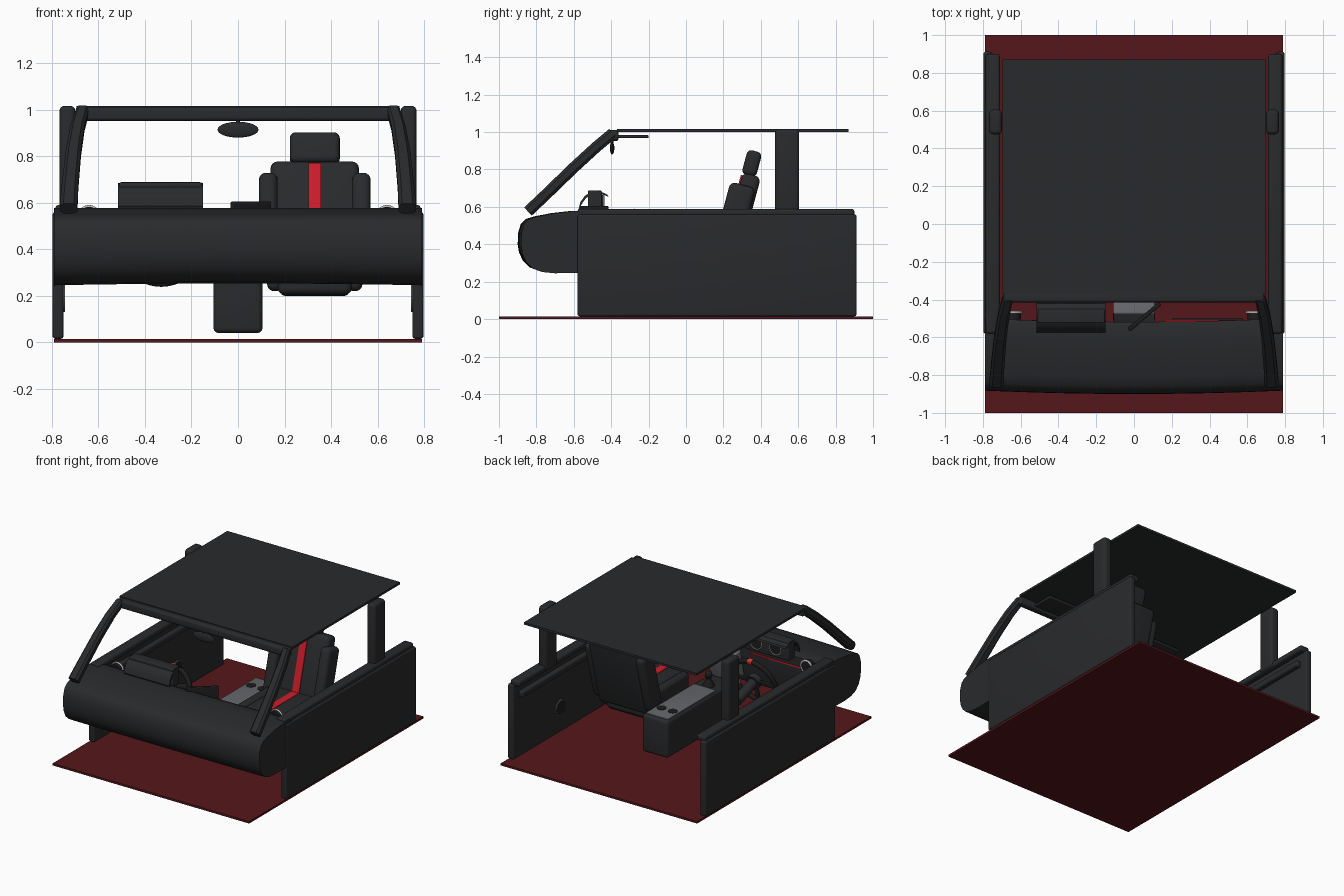
import bpy, bmesh, math
from mathutils import Vector, Matrix

if "Cube" in bpy.data.objects:
    bpy.data.objects.remove(bpy.data.objects["Cube"])


def mat(name, c):
    m = bpy.data.materials.new(name)
    m.diffuse_color = (*c, 1)
    m.use_nodes = True
    m.node_tree.nodes["Principled BSDF"].inputs["Base Color"].default_value = m.diffuse_color
    return m


BLACK = mat("black", (0.022, 0.023, 0.025))
DARK = mat("dark", (0.012, 0.012, 0.013))
CARPET = mat("carpet", (0.09, 0.008, 0.011))
RED = mat("red", (0.6, 0.012, 0.025))
ORANGE = mat("grip_red", (0.6, 0.04, 0.02))
GREY = mat("grey", (0.13, 0.135, 0.145))
CHROME = mat("chrome", (0.5, 0.5, 0.52))


def finish(ob, m, angle=35):
    ob.data.materials.append(m)
    bpy.ops.object.select_all(action='DESELECT')
    ob.select_set(True)
    bpy.context.view_layer.objects.active = ob
    bpy.ops.object.shade_smooth_by_angle(angle=math.radians(angle))
    return ob


def from_bm(name, bm, m):
    bmesh.ops.recalc_face_normals(bm, faces=bm.faces)
    me = bpy.data.meshes.new(name)
    bm.to_mesh(me)
    bm.free()
    ob = bpy.data.objects.new(name, me)
    bpy.context.collection.objects.link(ob)
    return finish(ob, m)


def box(name, loc, size, m=BLACK, bevel=0.0, rot=(0, 0, 0)):
    bm = bmesh.new()
    bmesh.ops.create_cube(bm, size=1)
    bmesh.ops.scale(bm, vec=size, verts=bm.verts)
    if bevel:
        bmesh.ops.bevel(bm, geom=bm.edges[:], offset=bevel, segments=4,
                        profile=0.5, affect='EDGES')
    ob = from_bm(name, bm, m)
    ob.location = loc
    ob.rotation_euler = [math.radians(a) for a in rot]
    return ob


def span(name, x, y, z, m=BLACK, bevel=0.0):
    lo, hi = Vector((x[0], y[0], z[0])), Vector((x[1], y[1], z[1]))
    return box(name, (lo + hi) / 2, hi - lo, m, bevel)


def cyl(name, loc, r, depth, m=BLACK, rot=(0, 0, 0), r2=None):
    bpy.ops.mesh.primitive_cone_add(vertices=32, radius1=r, radius2=r if r2 is None else r2,
                                    depth=depth, location=loc,
                                    rotation=[math.radians(a) for a in rot])
    bpy.context.object.name = name
    return finish(bpy.context.object, m)


def ball(name, loc, scale, m=BLACK):
    bpy.ops.mesh.primitive_uv_sphere_add(segments=32, ring_count=16, location=loc)
    ob = bpy.context.object
    ob.name, ob.scale = name, scale
    return finish(ob, m)


def torus(name, loc, R, r, m=BLACK, rot=(90, 0, 0)):
    bpy.ops.mesh.primitive_torus_add(major_radius=R, minor_radius=r, major_segments=48,
                                     minor_segments=12, location=loc,
                                     rotation=[math.radians(a) for a in rot])
    bpy.context.object.name = name
    return finish(bpy.context.object, m)


def sweep(name, sections, m=BLACK):
    """Skin a list of equal-length closed loops and cap both ends."""
    bm = bmesh.new()
    rings = [[bm.verts.new(p) for p in s] for s in sections]
    n = len(rings[0])
    for a, b in zip(rings, rings[1:]):
        for i in range(n):
            bm.faces.new((a[i], a[(i + 1) % n], b[(i + 1) % n], b[i]))
    bm.faces.new(rings[0])
    bm.faces.new(rings[-1][::-1])
    return from_bm(name, bm, m)


# floor and roof
span("floor", (-.79, .79), (-1, 1), (0, .015), CARPET)
span("roof", (-.695, .695), (-.37, .87), (1.0, 1.016))
span("roof_header", (-.69, .69), (-.415, -.36), (.952, 1.012), BLACK, .015)

# dashboard: rounded side profile swept across with a slight forward bow
profile = [(-.50, .565), (-.53, .578), (-.60, .578), (-.70, .567), (-.79, .55), (-.84, .535),
           (-.865, .51), (-.88, .46), (-.882, .40), (-.875, .35), (-.855, .305), (-.82, .27),
           (-.77, .252), (-.70, .245), (-.58, .247), (-.53, .265), (-.51, .33), (-.50, .45)]
loops = []
for i in range(25):
    x = -.79 + 1.58 * i / 24
    bow = 1 - (x / .79) ** 2
    loops.append([(x, y - .018 * bow, z + .008 * bow * (z < .4)) for y, z in profile])
sweep("dashboard", loops)
span("dash_trim_passenger", (.16, .72), (-.517, -.508), (.49, .50), RED)
span("dash_trim_driver", (-.72, -.16), (-.517, -.508), (.49, .50), RED)
span("glovebox", (.2, .58), (-.53, -.5), (.32, .46), DARK, .01)

# instrument hood: arched shell around a binnacle box
span("instrument_box", (-.51, -.155), (-.525, -.45), (.55, .688), BLACK, .008)
arc = [(-.575, .585), (-.565, .625), (-.54, .66), (-.50, .682), (-.46, .684), (-.42, .665)]
inner = [(y + .006, z - .012) for y, z in reversed(arc)]
sweep("instrument_hood", [[(x, y, z) for y, z in arc + inner] for x in (-.515, -.15)])
for x in (-.41, -.255):
    cyl("gauge", (x, -.447, .62), .045, .012, DARK, (90, 0, 0))
    torus("gauge_ring", (x, -.441, .62), .046, .004, CHROME)

# centre stack and driver-facing screen
box("centre_stack", (0, -.455, .40), (.22, .09, .22), GREY, .01, (-12, 0, 0))
for x in (-.035, .015, .065):
    cyl("stack_knob", (x, -.415, .45), .016, .03, CHROME, (78, 0, 0))
box("screen", (.055, -.49, .53), (.215, .022, .15), DARK, .006, (0, 0, 40))

# parts mirrored on both sides
for s, side in ((-1, "left"), (1, "right")):
    def sx(a, b):
        return tuple(sorted((s * a, s * b)))
    span(side + "_door", sx(.75, .797), (-.58, .912), (.015, .56), BLACK, .012)
    span(side + "_door_sill", sx(.71, .785), (-.58, .90), (.548, .59), BLACK, .014)
    span(side + "_armrest", sx(.715, .76), (-.4, .85), (.45, .495), BLACK, .012)
    torus(side + "_speaker_ring", (s * .748, .37, .19), .056, .005, GREY, (0, 90, 0))
    cyl(side + "_speaker", (s * .748, .37, .19), .052, .008, DARK, (0, 90, 0))
    span(side + "_centre_pillar", sx(.70, .767), (.475, .605), (.55, 1.016), BLACK, .02)
    # windscreen pillar: octagonal section along a bent path
    path = [(.728, -.845, .575), (.722, -.75, .665), (.708, -.60, .81), (.69, -.48, .92),
            (.668, -.39, .995)]
    n = Vector((0, -.67, .74))
    secs = []
    for k, p in enumerate(path):
        w = .038 - .0025 * k
        secs.append([Vector((s * p[0], p[1], p[2])) + Vector((w * cx, 0, 0)) + n * .03 * cz
                     for cx, cz in ((1, .5), (.6, 1), (-.6, 1), (-1, .5), (-1, -.5),
                                    (-.6, -1), (.6, -1), (1, -.5))])
    sweep(side + "_windscreen_pillar", secs)
    box(side + "_sun_visor", (s * .36, -.285, .976), (.42, .17, .018), BLACK, .007)
    torus(side + "_vent_ring", (s * .64, -.468, .54), .043, .007, CHROME)
    cyl(side + "_vent", (s * .64, -.485, .54), .042, .04, DARK, (90, 0, 0))

# rear-view mirror
ball("mirror", (0, -.395, .914), (.088, .012, .034))
cyl("mirror_stem", (0, -.395, .95), .008, .06)

# seat
X, LEAN = .33, (-15, 0, 0)
box("seat_back", (X, .285, .52), (.38, .10, .52), BLACK, .03, LEAN)
box("seat_headrest", (X, .352, .833), (.215, .08, .135), BLACK, .025, LEAN)
box("seat_back_stripe", (X, .236, .533), (.055, .012, .49), RED, 0, LEAN)
box("seat_cushion", (X, -.01, .29), (.32, .48, .17), BLACK, .03)
box("seat_cushion_stripe", (X, -.02, .374), (.055, .42, .008), RED)
box("seat_base", (X, .02, .235), (.29, .40, .07), DARK, .015)
for d in (-1, 1):
    box("seat_back_bolster", (X + d * .20, .25, .51), (.08, .14, .43), BLACK, .03, LEAN)
    box("seat_cushion_bolster", (X + d * .17, 0, .305), (.07, .46, .17), BLACK, .03)
    cyl("headrest_post", (X + d * .05, .335, .77), .008, .08, CHROME, LEAN)

# centre console with cup holders and gear lever
span("console", (-.105, .105), (-.42, .36), (.04, .312), BLACK, .022)
span("console_plate", (-.09, .09), (-.22, .335), (.305, .318), GREY, .004)
for x in (-.045, .045):
    cyl("cup_holder", (x, .215, .318), .033, .005, DARK)
cyl("gear_boot", (0, -.26, .335), .045, .06, DARK, r2=.015)
cyl("gear_stick", (0, -.26, .365), .01, .06, CHROME)
ball("gear_knob", (0, -.26, .39), (.025, .025, .027), DARK)

# steering wheel, built flat then tilted into place
T = Matrix.Translation((-.33, -.32, .412)) @ Matrix.Rotation(math.radians(72), 4, 'X')
wheel = [torus("steering_rim", (0, 0, 0), .165, .017, DARK, (0, 0, 0)),
         cyl("steering_hub", (0, 0, -.005), .052, .04, BLACK),
         cyl("steering_badge", (0, 0, .018), .02, .012, CHROME),
         cyl("steering_column", (0, 0, -.12), .035, .2, BLACK)]
for a in (0, 180, 270):
    r = math.radians(a)
    wheel.append(box("steering_spoke", (.1 * math.cos(r), .1 * math.sin(r), -.004),
                     (.12, .032, .014), BLACK, .004, (0, 0, a)))
for a in (90, 200, 340):
    r = math.radians(a)
    wheel.append(box("steering_grip", (.165 * math.cos(r), .165 * math.sin(r), 0),
                     (.038, .04, .038), ORANGE, .01, (0, 0, a)))
for ob in wheel:
    local = Matrix.LocRotScale(ob.location, ob.rotation_euler, ob.scale)
    ob.matrix_world = T @ local
